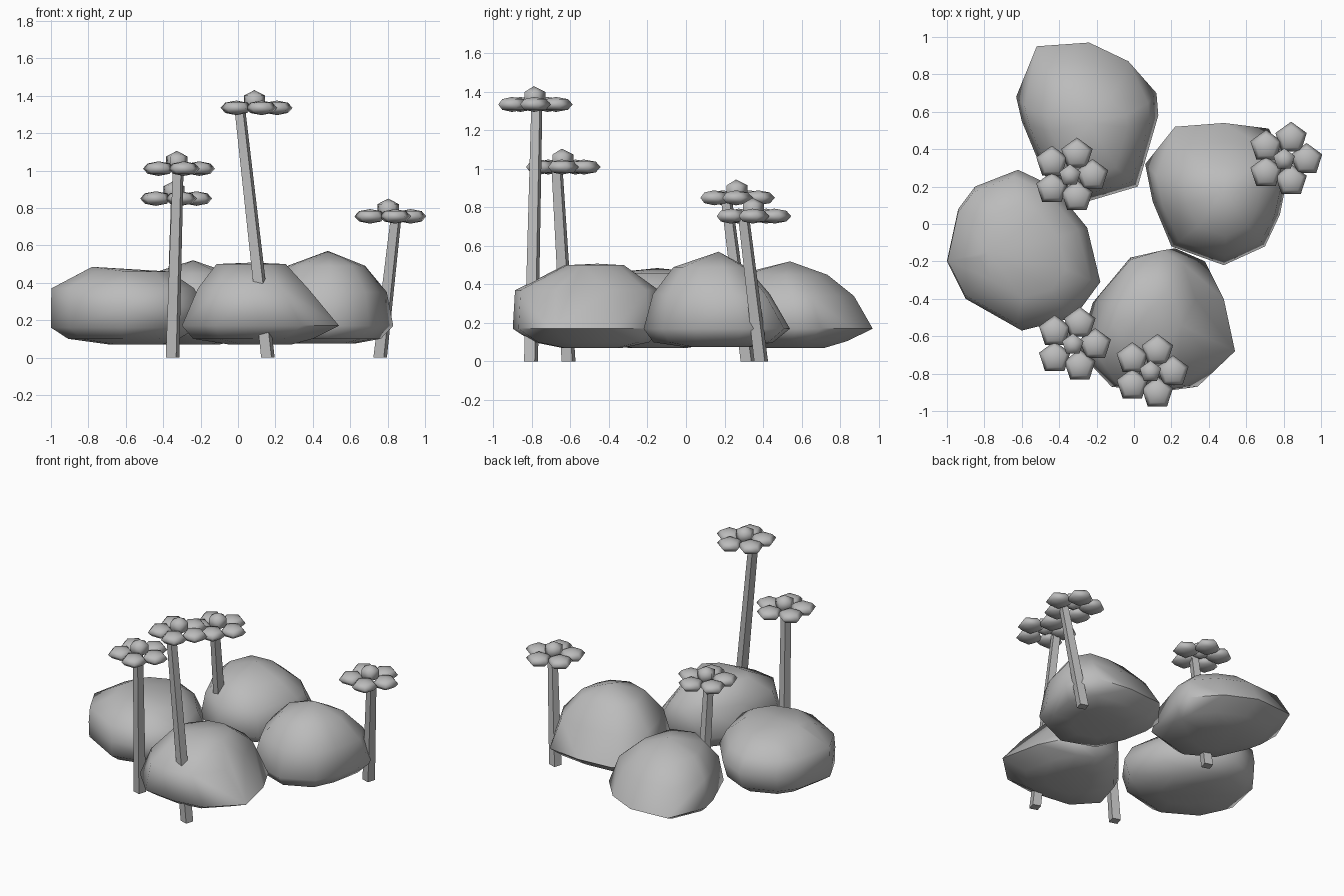
import bpy
import bmesh
from math import radians, cos, sin, tau
from mathutils import Vector, Matrix

cube = bpy.data.objects.get("Cube")
if cube:
    bpy.data.objects.remove(cube, do_unlink=True)

GREY = (0.5, 0.5, 0.5, 1)
stone_grey = bpy.data.materials.new("stone_grey")
stone_grey.use_nodes = True
stone_grey.diffuse_color = GREY
stone_grey.node_tree.nodes["Principled BSDF"].inputs["Base Color"].default_value = GREY


def finish(name, bm, angle=None):
    """Turn a bmesh into a named, shaded object."""
    bmesh.ops.recalc_face_normals(bm, faces=bm.faces)
    mesh = bpy.data.meshes.new(name)
    bm.to_mesh(mesh)
    bm.free()
    mesh.materials.append(stone_grey)
    obj = bpy.data.objects.new(name, mesh)
    bpy.context.collection.objects.link(obj)
    if angle:
        bpy.ops.object.select_all(action="DESELECT")
        obj.select_set(True)
        bpy.context.view_layer.objects.active = obj
        bpy.ops.object.shade_smooth_by_angle(angle=radians(angle))


def boulder(name, centre, outline, rings, peak):
    """Convex stone: the plan outline scaled and shifted at several heights."""
    bm = bmesh.new()
    cx, cy = centre
    for z, sx, sy, dx, dy in rings:
        for x, y in outline:
            bm.verts.new((cx + dx + (x - cx) * sx, cy + dy + (y - cy) * sy, z))
    bm.verts.new(peak)
    hull = bmesh.ops.convex_hull(bm, input=bm.verts)
    loose = {v for v in hull["geom_interior"] + hull["geom_unused"]
             if isinstance(v, bmesh.types.BMVert)}
    bmesh.ops.delete(bm, geom=list(loose), context="VERTS")
    finish(name, bm, 75)


# Four boulders; each ring is height, x scale, y scale, x shift, y shift
boulder("front_boulder", (0.12, -0.5),
        [(-0.02, -0.18), (0.22, -0.13), (0.38, -0.2), (0.48, -0.4), (0.54, -0.68),
         (0.34, -0.87), (0.12, -0.9), (-0.12, -0.87), (-0.3, -0.68), (-0.22, -0.42)],
        [(0.07, 0.4, 0.4, 0, 0.02), (0.1, 0.76, 0.78, -0.04, 0.02), (0.17, 1, 1, 0, 0),
         (0.37, 0.7, 0.97, -0.04, 0), (0.5, 0.44, 0.4, -0.05, 0.03)],
        (0.08, -0.46, 0.508))
boulder("left_side_boulder", (-0.6, -0.15),
        [(-1, -0.2), (-0.94, 0.08), (-0.85, 0.2), (-0.62, 0.29), (-0.43, 0.2),
         (-0.25, -0.02), (-0.18, -0.31), (-0.32, -0.5), (-0.6, -0.57), (-0.9, -0.4)],
        [(0.07, 0.35, 0.35, 0.05, 0), (0.1, 0.72, 0.75, -0.02, 0), (0.16, 0.96, 0.95, -0.016, 0),
         (0.27, 1, 1, 0, 0), (0.37, 0.93, 0.92, -0.025, 0), (0.46, 0.56, 0.58, 0, 0)],
        (-0.78, -0.15, 0.485))
boulder("back_boulder", (-0.25, 0.55),
        [(-0.52, 0.95), (-0.24, 0.97), (-0.03, 0.87), (0.12, 0.7), (0.13, 0.58),
         (0.02, 0.2), (-0.25, 0.12), (-0.48, 0.26), (-0.6, 0.55), (-0.63, 0.68)],
        [(0.07, 0.4, 0.4, 0, 0), (0.105, 0.8, 0.75, 0, -0.03), (0.17, 1, 1, 0, 0),
         (0.34, 0.88, 0.84, 0, -0.03), (0.45, 0.56, 0.56, 0, -0.05)],
        (-0.24, 0.54, 0.52))
boulder("right_side_boulder", (0.46, 0.17),
        [(0.06, 0.32), (0.22, 0.52), (0.48, 0.54), (0.72, 0.51), (0.83, 0.3),
         (0.78, 0.05), (0.7, -0.12), (0.48, -0.22), (0.2, -0.12), (0.1, 0.12)],
        [(0.075, 0.45, 0.45, 0, 0), (0.1, 0.82, 0.82, 0, -0.02), (0.17, 1, 1, 0, 0),
         (0.35, 0.88, 0.8, 0.01, -0.03), (0.49, 0.54, 0.5, 0.02, -0.04)],
        (0.48, 0.17, 0.57))


def pentagon_ball(name, centre, rings, radius, height):
    """Squashed five-sided ball with one corner towards the back."""
    bm = bmesh.new()
    bmesh.ops.create_uvsphere(bm, u_segments=5, v_segments=rings, radius=1)
    corner = max(bm.verts, key=lambda v: v.co.xy.length).co.xy
    wide = radius / corner.length
    bm.transform(Matrix.Translation(centre)
                 @ Matrix.Diagonal((wide, wide, height, 1))
                 @ Matrix.Rotation(Vector((0, 1)).angle_signed(corner), 4, "Z"))
    finish(name, bm, 100)


def stem(name, foot, tip):
    """Tapered square post, turned a little and sheared from foot to tip."""
    bm = bmesh.new()
    bmesh.ops.create_cube(bm, size=1, matrix=Matrix.Rotation(radians(-17), 4, "Z"))
    for v in bm.verts:
        base, width = (tip, 0.046) if v.co.z > 0 else (foot, 0.058)
        v.co = Vector(base) + Vector((v.co.x, v.co.y, 0)) * width
    finish(name, bm)


def flower(name, head, foot, tip):
    stem(name + "_stem", (*foot, 0), (*tip, head[2] - 0.005))
    head = Vector(head)
    for i in range(5):
        a = i * tau / 5
        pentagon_ball(f"{name}_petal_{i + 1}",
                      head + Vector((cos(a), sin(a), 0)) * 0.12, 4, 0.088, 0.039)
    pentagon_ball(name + "_centre", head + Vector((0, 0, 0.035)), 3, 0.06, 0.06)


# Four flowers: head centre, stem foot and stem tip
flower("tall_flower", (0.088, -0.79, 1.335), (0.16, -0.805), (0.01, -0.775))
flower("front_flower", (-0.327, -0.645, 1.01), (-0.35, -0.61), (-0.32, -0.67))
flower("back_flower", (-0.342, 0.26, 0.85), (-0.35, 0.32), (-0.33, 0.21))
flower("side_flower", (0.803, 0.345, 0.755), (0.76, 0.39), (0.845, 0.3))
